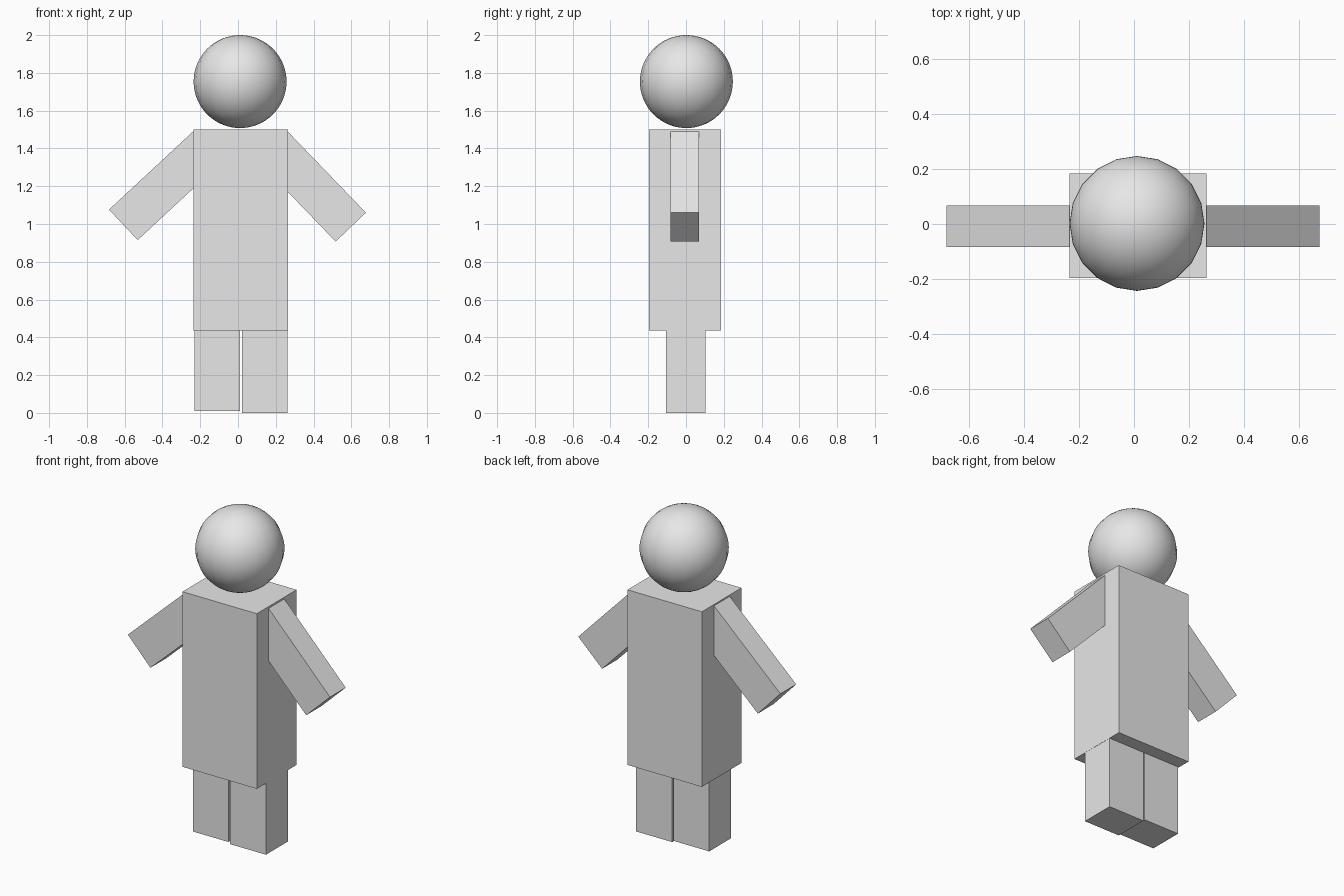
import bpy
import bmesh
from mathutils import Vector

cube = bpy.data.objects.get("Cube")
if cube:
    bpy.data.objects.remove(cube, do_unlink=True)

# One plain material for the whole figure
grey = bpy.data.materials.new("light_grey")
grey.use_nodes = True
colour = (0.8, 0.8, 0.8, 1)
grey.diffuse_color = colour
grey.node_tree.nodes["Principled BSDF"].inputs["Base Color"].default_value = colour


def add_object(name, bm):
    bmesh.ops.recalc_face_normals(bm, faces=bm.faces)
    mesh = bpy.data.meshes.new(name)
    bm.to_mesh(mesh)
    bm.free()
    mesh.materials.append(grey)
    obj = bpy.data.objects.new(name, mesh)
    bpy.context.collection.objects.link(obj)
    return obj


def prism(name, outline, y_min, y_max):
    """Extrude an x-z outline from front to back."""
    bm = bmesh.new()
    face = bm.faces.new([bm.verts.new((x, y_min, z)) for x, z in outline])
    result = bmesh.ops.extrude_face_region(bm, geom=[face])
    verts = [v for v in result["geom"] if isinstance(v, bmesh.types.BMVert)]
    bmesh.ops.translate(bm, verts=verts, vec=(0, y_max - y_min, 0))
    return add_object(name, bm)


def box(name, x0, x1, y0, y1, z0, z1):
    return prism(name, [(x0, z0), (x1, z0), (x1, z1), (x0, z1)], y0, y1)


def arm(name, shoulder, hand_outer, hand_inner):
    """Slanted box whose square inner end is buried in the torso."""
    top, outer, inner = Vector(shoulder), Vector(hand_outer), Vector(hand_inner)
    prism(name, [top, outer, inner, top + inner - outer], -0.083, 0.068)


# Body
box("torso", -0.236, 0.264, -0.196, 0.185, 0.65, 1.5)
box("hips", -0.236, 0.264, -0.196, 0.185, 0.435, 0.65)

# Legs
box("right_leg", -0.229, 0.01, -0.107, 0.104, 0.01, 0.47)
box("left_leg", 0.02, 0.263, -0.107, 0.104, 0.0, 0.47)

# Arms
arm("right_arm", (-0.23, 1.497), (-0.683, 1.076), (-0.531, 0.915))
arm("left_arm", (0.258, 1.495), (0.677, 1.06), (0.517, 0.907))

# Head
bm = bmesh.new()
bmesh.ops.create_uvsphere(bm, u_segments=20, v_segments=32, radius=0.246)
bmesh.ops.translate(bm, verts=bm.verts, vec=(0.011, 0.002, 1.754))
head = add_object("head", bm)
for polygon in head.data.polygons:
    polygon.use_smooth = True
